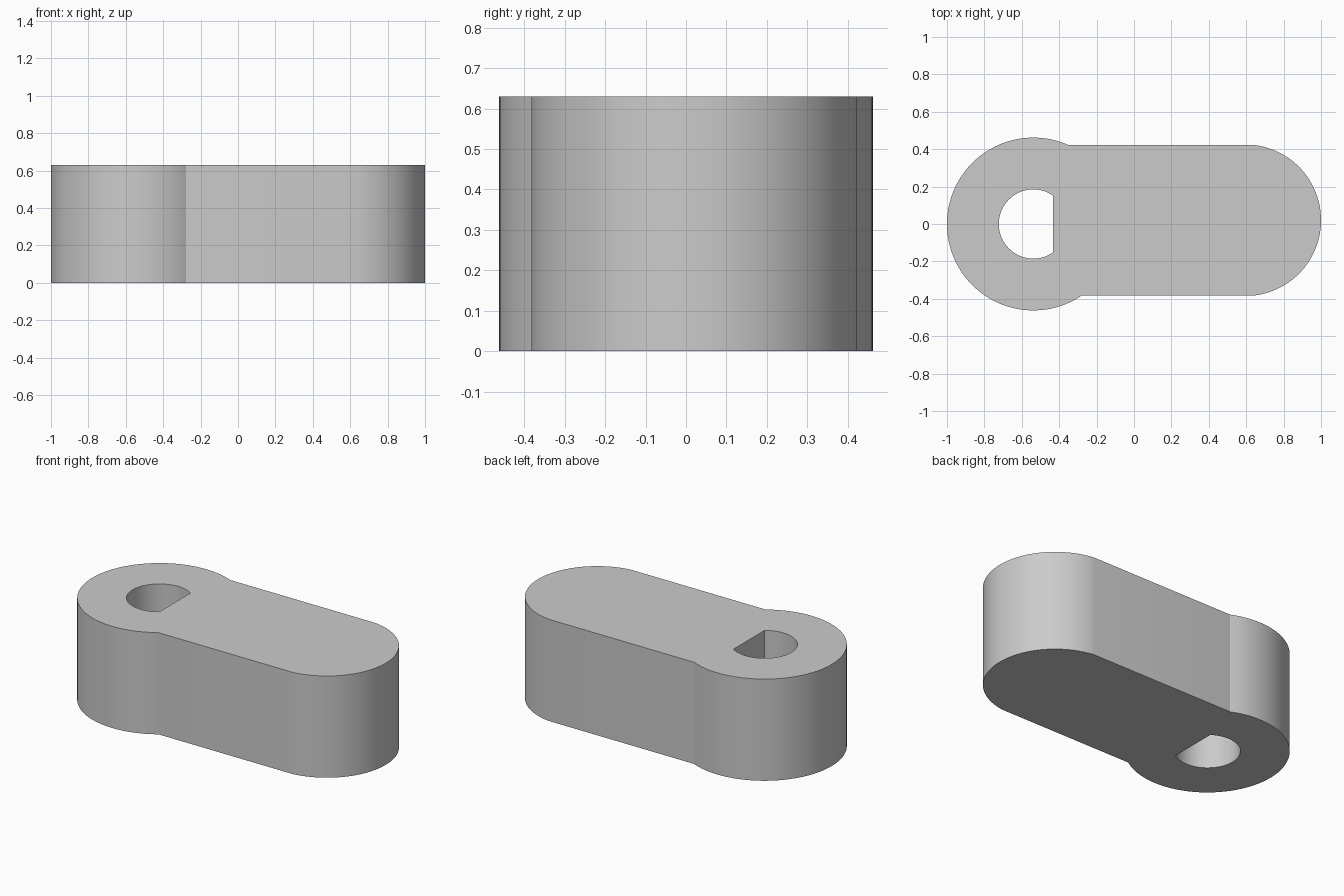
import bpy
import bmesh
from math import asin, acos, pi, cos, sin, radians

cube = bpy.data.objects.get("Cube")
if cube:
    bpy.data.objects.remove(cube, do_unlink=True)

HEIGHT = 0.63
HUB_X, HUB_R = -0.538, 0.462
BORE_R, FLAT_X = 0.185, -0.432
ARM_TOP, ARM_BOTTOM = 0.422, -0.382
TIP_R = 0.405
TIP_X, TIP_Y = 1 - TIP_R, (ARM_TOP + ARM_BOTTOM) / 2


def arc(cx, cy, r, start, end, steps):
    """Points along an arc, both ends included."""
    angles = [start + (end - start) * i / steps for i in range(steps + 1)]
    return [(cx + r * cos(a), cy + r * sin(a)) for a in angles]


def add_loop(bm, points):
    """Closed ring of edges on the ground plane."""
    verts = [bm.verts.new((x, y, 0)) for x, y in points]
    return [bm.edges.new((a, b)) for a, b in zip(verts, verts[1:] + verts[:1])]


# Outline: round hub, then the arm's rounded tip
hub = arc(HUB_X, 0, HUB_R, asin(ARM_TOP / HUB_R),
          2 * pi + asin(ARM_BOTTOM / HUB_R), 80)
half = asin((ARM_TOP - TIP_Y) / TIP_R)
tip = arc(TIP_X, TIP_Y, TIP_R, -half, half, 56)

# D-shaped shaft bore, closed by its flat side
flat = acos((FLAT_X - HUB_X) / BORE_R)
bore = arc(HUB_X, 0, BORE_R, flat, 2 * pi - flat, 56)

# Fill the profile around the bore and extrude it
bm = bmesh.new()
edges = add_loop(bm, hub + tip) + add_loop(bm, bore)
bmesh.ops.triangle_fill(bm, edges=edges, use_beauty=True, use_dissolve=False)
result = bmesh.ops.extrude_face_region(bm, geom=bm.faces[:], use_keep_orig=True)
top = [v for v in result["geom"] if isinstance(v, bmesh.types.BMVert)]
bmesh.ops.translate(bm, verts=top, vec=(0, 0, HEIGHT))
bmesh.ops.recalc_face_normals(bm, faces=bm.faces[:])

mesh = bpy.data.meshes.new("lever_arm")
bm.to_mesh(mesh)
bm.free()
lever = bpy.data.objects.new("lever_arm", mesh)
bpy.context.collection.objects.link(lever)

# Plain grey material
grey = bpy.data.materials.new("light_grey")
grey.use_nodes = True
colour = (0.6, 0.6, 0.6, 1)
grey.diffuse_color = colour
for node in grey.node_tree.nodes:
    if node.type == "BSDF_PRINCIPLED":
        node.inputs["Base Color"].default_value = colour
mesh.materials.append(grey)

# Smooth curved walls, crisp rims and corners
bpy.ops.object.select_all(action="DESELECT")
lever.select_set(True)
bpy.context.view_layer.objects.active = lever
bpy.ops.object.shade_smooth_by_angle(angle=radians(15))
